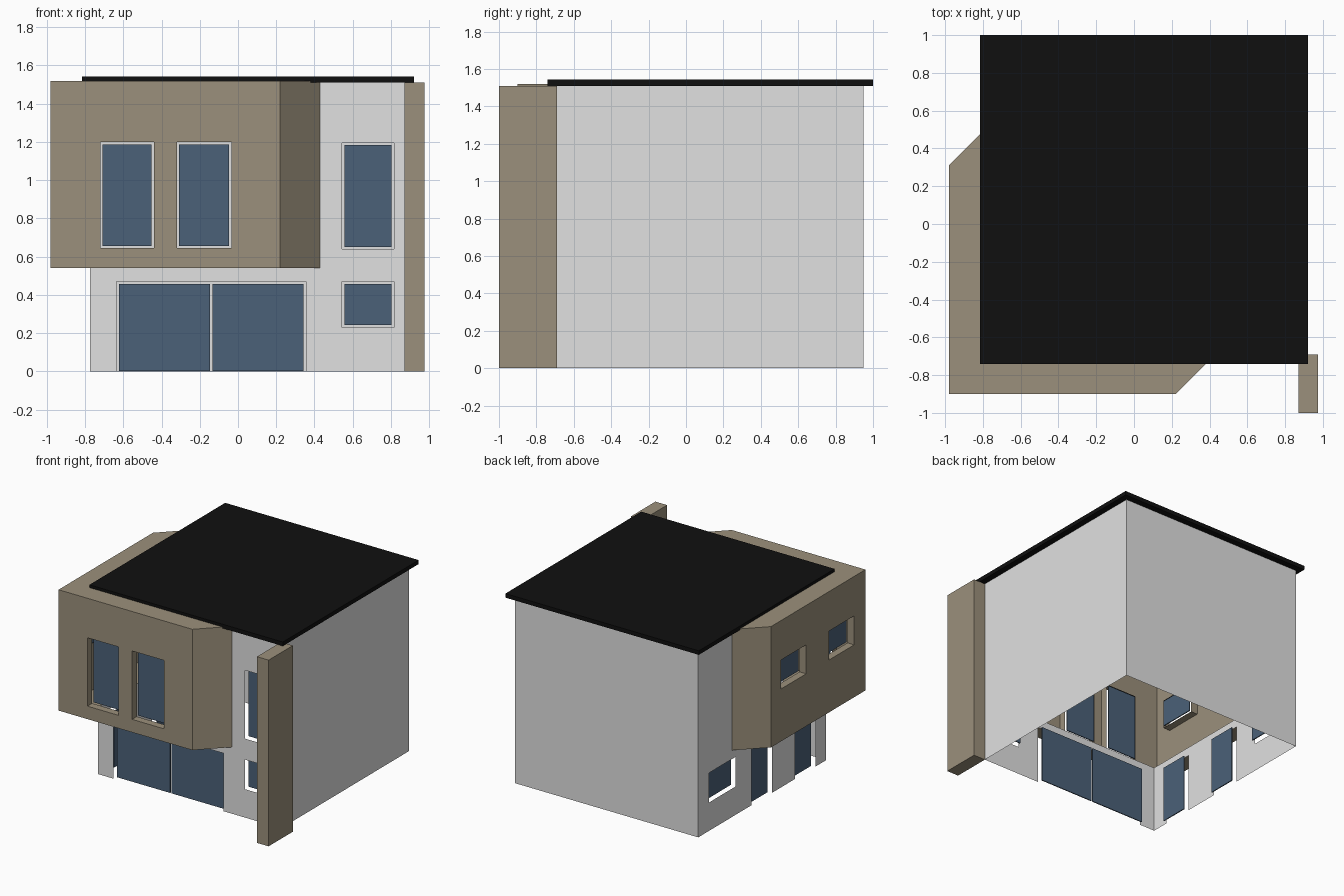
import bpy, bmesh
from mathutils import Vector

cube = bpy.data.objects.get("Cube")
if cube:
    bpy.data.objects.remove(cube, do_unlink=True)


def material(name, color):
    m = bpy.data.materials.new(name)
    m.use_nodes = True
    m.diffuse_color = (*color, 1)
    m.node_tree.nodes["Principled BSDF"].inputs["Base Color"].default_value = (*color, 1)
    return m


WHITE = material("white_render", (0.75, 0.75, 0.75))
BROWN = material("brown_cladding", (0.33, 0.28, 0.20))
GLASS = material("blue_glass", (0.07, 0.12, 0.19))
BLACK = material("black_roof", (0.005, 0.005, 0.005))


def finish(name, bm, mat):
    bmesh.ops.remove_doubles(bm, verts=bm.verts, dist=0.0001)
    mesh = bpy.data.meshes.new(name)
    bm.to_mesh(mesh)
    bm.free()
    mesh.materials.append(mat)
    ob = bpy.data.objects.new(name, mesh)
    bpy.context.collection.objects.link(ob)
    return ob


def add_face(bm, points, normal):
    f = bm.faces.new([bm.verts.new(p) for p in points])
    f.normal_update()
    if f.normal.dot(Vector(normal)) < 0:
        f.normal_flip()


def box(name, lo, hi, mat):
    bm = bmesh.new()
    bmesh.ops.create_cube(bm, size=1)
    for v in bm.verts:
        v.co = [(a + b) / 2 + c * (b - a) for a, b, c in zip(lo, hi, v.co)]
    return finish(name, bm, mat)


# Wall coordinates: u along the wall, z up, d inward from the outer surface
def on_front(y):
    return lambda u, z, d=0: (u, y + d, z)


def on_left_hand(x):
    return lambda u, z, d=0: (x + d, u, z)


def wall(bm, place, rect, holes, reveal=0):
    """Sheet wall with rectangular openings, optionally lined with reveals."""
    u0, u1, z0, z1 = rect
    outward = Vector(place(0, 0, 0)) - Vector(place(0, 0, 1))
    us = sorted({u0, u1, *[u for h in holes for u in h[:2]]})
    zs = sorted({z0, z1, *[z for h in holes for z in h[2:]]})
    for a, b in zip(us, us[1:]):
        for c, e in zip(zs, zs[1:]):
            mu, mz = (a + b) / 2, (c + e) / 2
            if any(h[0] < mu < h[1] and h[2] < mz < h[3] for h in holes):
                continue
            add_face(bm, [place(a, c), place(b, c), place(b, e), place(a, e)], outward)
    if reveal:
        for a, b, c, e in holes:
            mid = Vector(place((a + b) / 2, (c + e) / 2))
            ring = [(a, c), (b, c), (b, e), (a, e)]
            for p, q in zip(ring, ring[1:] + ring[:1]):
                pts = [place(*p), place(*q), place(*q, reveal), place(*p, reveal)]
                add_face(bm, pts, mid - (Vector(pts[0]) + Vector(pts[1])) / 2)


def glaze(name, place, hole, depth, panes=1):
    """Thin glass panes set behind an opening with a narrow gap around."""
    gap, thick = 0.012, 0.008
    a, b, c, e = hole
    step = (b - a - gap) / panes
    bottom = c + (gap if c > 0 else 0.003)
    for i in range(panes):
        left = a + gap + i * step
        box(f"{name}_{i + 1}", place(left, bottom, depth),
            place(left + step - gap, e - gap, depth + thick), GLASS)


# Main dimensions
X0, X1, Y0, Y1, TOP = -0.775, 0.87, -0.69, 0.95, 1.51
BX, BY, B0, B1 = -0.98, -0.90, 0.54, 1.52
FRONT_CUT, FRONT_END = 0.22, 0.43
SIDE_CUT, SIDE_END = 0.31, 0.515

# White house walls
front, side = on_front(Y0), on_left_hand(X0)
garage = (-0.635, 0.355, 0, 0.47)
front_windows = [(0.545, 0.815, 0.64, 1.195), (0.545, 0.815, 0.23, 0.47)]
side_doors = [(-0.55, -0.29, 0, 0.47), (0.005, 0.265, 0, 0.47)]
side_window = (0.475, 0.81, 0.23, 0.47)

bm = bmesh.new()
wall(bm, front, (X0, X1, 0, TOP), [garage, *front_windows, (X0, FRONT_END, B0, TOP)])
wall(bm, side, (Y0, Y1, 0, TOP), [*side_doors, side_window, (Y0, SIDE_END, B0, TOP)])
add_face(bm, [(X1, Y0, 0), (X1, Y1, 0), (X1, Y1, TOP), (X1, Y0, TOP)], (1, 0, 0))
add_face(bm, [(X0, Y1, 0), (X1, Y1, 0), (X1, Y1, TOP), (X0, Y1, TOP)], (0, 1, 0))
finish("house_walls", bm, WHITE)

# Brown upper bay wrapping the corner
bay_front, bay_side = on_front(BY), on_left_hand(BX)
bay_front_windows = [(-0.72, -0.44, 0.645, 1.2), (-0.32, -0.035, 0.645, 1.2)]
bay_side_windows = [(-0.755, -0.435, 0.965, 1.2), (-0.14, 0.18, 0.965, 1.2)]
REVEAL = 0.06

bm = bmesh.new()
wall(bm, bay_front, (BX, FRONT_CUT, B0, B1), bay_front_windows, REVEAL)
wall(bm, bay_side, (BY, SIDE_CUT, B0, B1), bay_side_windows, REVEAL)
chamfers = [((FRONT_CUT, BY), (FRONT_END, Y0), (1, -1, 0)),
            ((BX, SIDE_CUT), (X0, SIDE_END), (-1, 1, 0))]
for p, q, n in chamfers:
    add_face(bm, [(*p, B0), (*q, B0), (*q, B1), (*p, B1)], n)
# Soffit and top ledge of the bay
for z, n in ((B0, (0, 0, -1)), (B1, (0, 0, 1))):
    add_face(bm, [(BX, BY, z), (FRONT_CUT, BY, z), (FRONT_END, Y0, z), (X0, Y0, z)], n)
    add_face(bm, [(BX, BY, z), (X0, Y0, z), (X0, SIDE_END, z), (BX, SIDE_CUT, z)], n)
finish("upper_bay", bm, BROWN)

# Glazing
glaze("garage_glass", front, garage, 0.03, panes=2)
groups = [("front_window_glass", front, front_windows, 0.03),
          ("side_door_glass", side, side_doors, 0.03),
          ("side_window_glass", side, [side_window], 0.03),
          ("bay_front_glass", bay_front, bay_front_windows, REVEAL),
          ("bay_side_glass", bay_side, bay_side_windows, REVEAL)]
for name, place, holes, depth in groups:
    for i, hole in enumerate(holes):
        glaze(f"{name}_{i + 1}", place, hole, depth)

# Projecting fin wall and flat roof
box("fin_wall", (X1, -1, 0), (0.975, Y0, TOP), BROWN)
box("flat_roof", (-0.815, -0.74, TOP), (0.92, 1, 1.543), BLACK)
